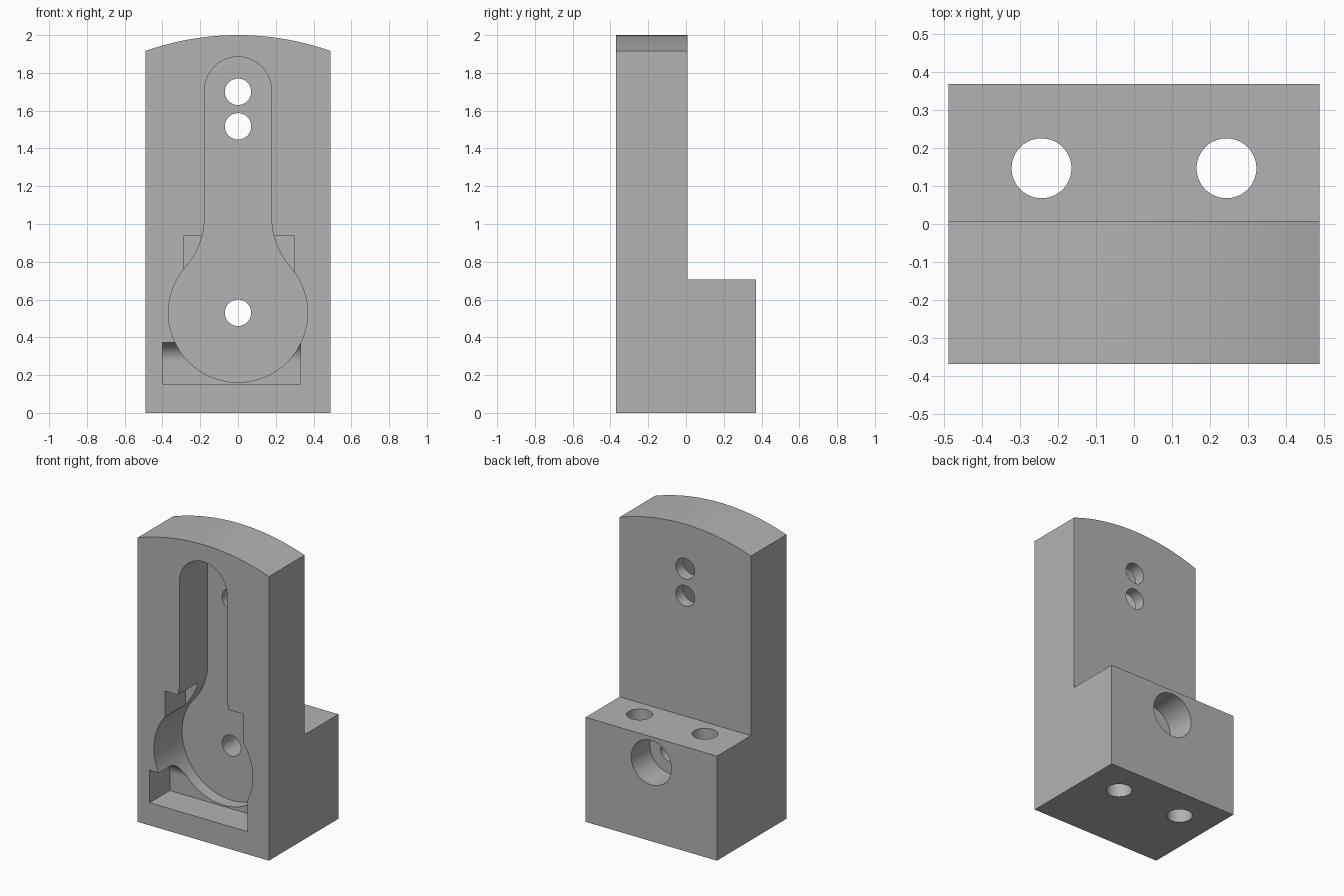
import bpy, bmesh
from math import sin, cos, pi, sqrt, atan2, asin
from mathutils import Vector

cube = bpy.data.objects.get("Cube")
if cube:
    bpy.data.objects.remove(cube)

grey = bpy.data.materials.new("machined grey")
grey.use_nodes = True
colour = (0.45, 0.45, 0.45, 1)
grey.diffuse_color = colour
grey.node_tree.nodes["Principled BSDF"].inputs["Base Color"].default_value = colour

# Where a 2D outline point (u, v) at depth d lands for each extrusion axis
PLACE = {"x": lambda u, v, d: (d, u, v),
         "y": lambda u, v, d: (u, d, v),
         "z": lambda u, v, d: (u, v, d)}


def arc(cu, cv, r, a0, a1, steps=24):
    angles = [a0 + (a1 - a0) * i / steps for i in range(steps + 1)]
    return [(cu + r * cos(a), cv + r * sin(a)) for a in angles]


def prism(name, outline, axis, lo, hi):
    """Extrude a closed outline along an axis."""
    bm = bmesh.new()
    face = bm.faces.new([bm.verts.new(PLACE[axis](u, v, lo)) for u, v in outline])
    top = bmesh.ops.extrude_face_region(bm, geom=[face])["geom"]
    verts = [g for g in top if isinstance(g, bmesh.types.BMVert)]
    bmesh.ops.translate(bm, verts=verts, vec=Vector(PLACE[axis](0, 0, hi - lo)))
    bmesh.ops.recalc_face_normals(bm, faces=bm.faces)
    mesh = bpy.data.meshes.new(name)
    bm.to_mesh(mesh)
    bm.free()
    mesh.materials.append(grey)
    obj = bpy.data.objects.new(name, mesh)
    bpy.context.collection.objects.link(obj)
    return obj


def hole(name, axis, u, v, r, lo, hi):
    return prism(name, arc(u, v, r, 0, 2 * pi, 64)[:-1], axis, lo, hi)


def combine(cutter, operation="DIFFERENCE"):
    """Apply a boolean to the bracket, then drop the helper."""
    bpy.context.view_layer.objects.active = bracket
    mod = bracket.modifiers.new("cut", "BOOLEAN")
    mod.operation, mod.solver, mod.object = operation, "EXACT", cutter
    bpy.ops.object.modifier_apply(modifier=mod.name)
    bpy.data.objects.remove(cutter)


# L-shaped body, trimmed to a crowned top
W, FRONT, STEP, BACK = 0.49, -0.37, 0.008, 0.37
HUB_Z = 0.53
bracket = prism("bracket_body", [(FRONT, 0), (BACK, 0), (BACK, 0.705), (STEP, 0.705),
                                 (STEP, 2.1), (FRONT, 2.1)], "x", -W, W)
crown_r = 2 - HUB_Z
half = asin(W / crown_r)
crown = [(-W, -0.1), (W, -0.1)] + arc(0, HUB_Z, crown_r, pi / 2 - half, pi / 2 + half, 40)
combine(prism("crown_trim", crown, "y", -1, 1), "INTERSECT")

# Keyhole pocket: round hub, blended neck, round-ended slot
hub_r, slot_r, neck_r, slot_z = 0.368, 0.177, 0.40, 1.708
neck_x = slot_r + neck_r
neck_z = HUB_Z + sqrt((hub_r + neck_r) ** 2 - neck_x ** 2)
a = atan2(neck_z - HUB_Z, neck_x)
right_neck = arc(neck_x, neck_z, neck_r, pi + a, pi, 16)
left_neck = [(-u, v) for u, v in reversed(right_neck)]
keyhole = (right_neck + arc(0, slot_z, slot_r, 0, pi, 32) + left_neck
           + arc(0, HUB_Z, hub_r, pi - a, 2 * pi + a, 72)[1:-1])
combine(prism("keyhole_cutter", keyhole, "y", -0.6, -0.07))

# Shallower shoulder notch beside the neck
combine(prism("notch_cutter", [(-0.285, 0.6), (0.30, 0.6), (0.30, 0.937), (-0.285, 0.937)],
              "y", -0.6, -0.155))

# Lower cross pocket with a rounded inner top corner
r = 0.10
pocket = [(-0.6, 0.153), (-0.155, 0.153)] + arc(-0.155 - r, 0.372 - r, r, 0, pi / 2, 16)
combine(prism("cross_pocket_cutter", pocket + [(-0.6, 0.372)], "x", -0.40, 0.33))

# Bolt holes, hub bore with rear counterbore, and vertical mounting holes
for z in (1.70, 1.517, HUB_Z):
    combine(hole("bolt_hole_cutter", "y", 0, z, 0.07, -0.6, 0.6))
combine(hole("counterbore_cutter", "y", 0, HUB_Z, 0.15, 0.17, 0.6))
for x in (-0.244, 0.244):
    combine(hole("mounting_hole_cutter", "z", x, 0.147, 0.079, -0.2, 1))

bpy.ops.object.select_all(action="DESELECT")
bracket.select_set(True)
bpy.context.view_layer.objects.active = bracket
bpy.ops.object.shade_smooth_by_angle(angle=0.5)
